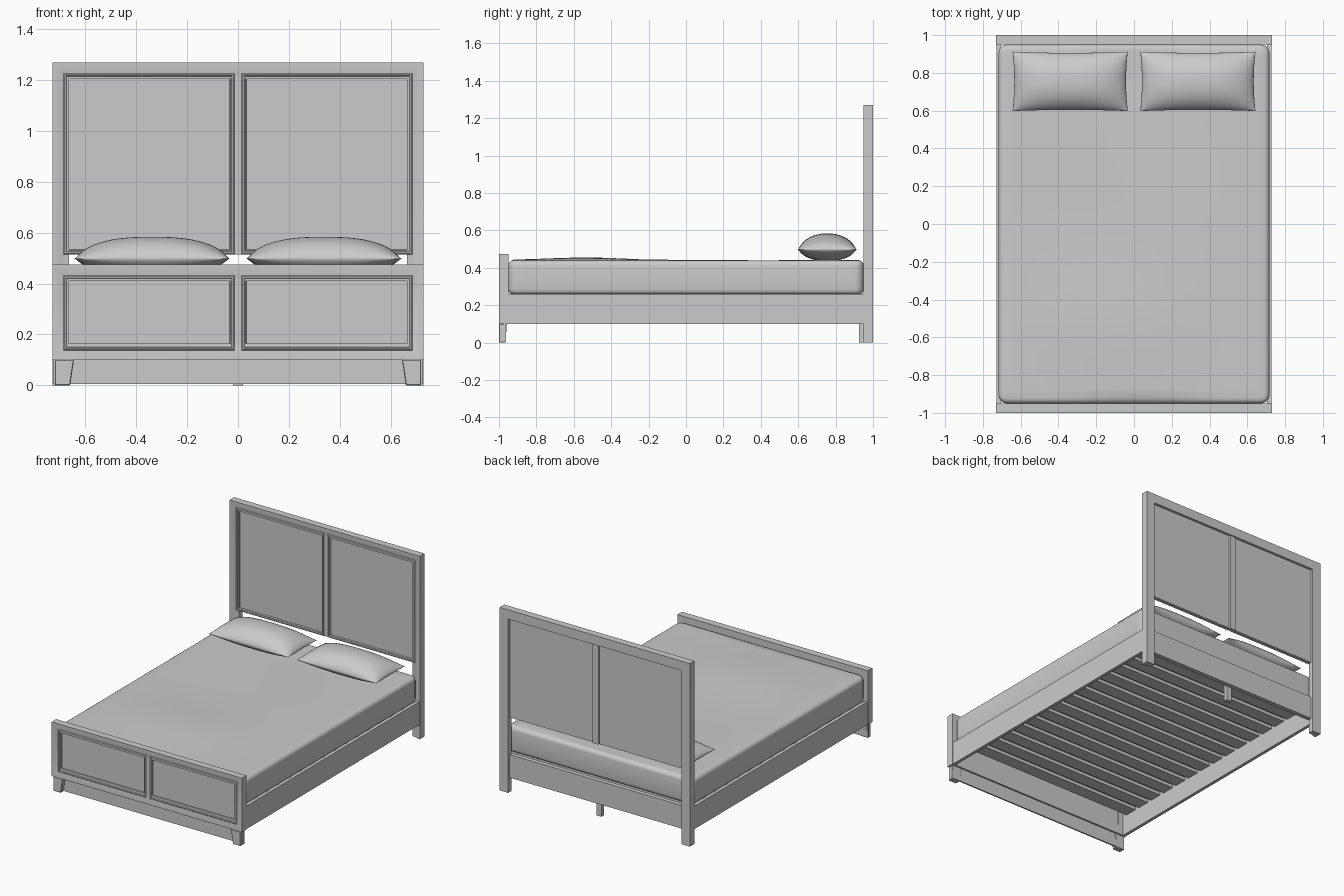
import bpy, bmesh, math
from mathutils import Vector

if "Cube" in bpy.data.objects:
    bpy.data.objects.remove(bpy.data.objects["Cube"])

grey = bpy.data.materials.new("plain grey")
grey.diffuse_color = (0.6, 0.6, 0.6, 1)
grey.use_nodes = True
grey.node_tree.nodes["Principled BSDF"].inputs["Base Color"].default_value = grey.diffuse_color


def finish(name, bm, angle=35):
    bmesh.ops.recalc_face_normals(bm, faces=bm.faces[:])
    me = bpy.data.meshes.new(name)
    bm.to_mesh(me)
    bm.free()
    me.materials.append(grey)
    for p in me.polygons:
        p.use_smooth = True
    me.set_sharp_from_angle(angle=math.radians(angle))
    ob = bpy.data.objects.new(name, me)
    bpy.context.collection.objects.link(ob)
    return ob


def box_bm(x0, x1, y0, y1, z0, z1):
    bm = bmesh.new()
    bmesh.ops.create_cube(bm, size=1)
    for v in bm.verts:
        v.co = (x0 + (v.co.x + .5) * (x1 - x0), y0 + (v.co.y + .5) * (y1 - y0),
                z0 + (v.co.z + .5) * (z1 - z0))
    return bm


def box(name, *dims):
    return finish(name, box_bm(*dims))


def frame(name, x0, x1, z0, z1, profile, yoff, closed):
    """Mitred frame in the xz plane; profile holds (inset, depth) points."""
    bm = bmesh.new()
    rings = []
    for d, y in profile:
        zb = z0 + d if closed else z0
        path = [(x0 + d, zb), (x0 + d, z1 - d), (x1 - d, z1 - d), (x1 - d, zb)]
        rings.append([bm.verts.new((x, yoff + y, z)) for x, z in path])
    n = len(rings)
    for i in range(n):
        a, b = rings[i], rings[(i + 1) % n]
        for k in range(4 if closed else 3):
            m = (k + 1) % 4
            bm.faces.new((a[k], a[m], b[m], b[k]))
    if not closed:
        bm.faces.new([r[0] for r in rings])
        bm.faces.new([r[3] for r in rings])
    return finish(name, bm, 20)


FRAME = [(0, 0), (.012, 0), (.045, .012), (.065, .012), (.065, .05), (0, .05)]
BEAD = [(0, .03), (0, .009), (.004, .005), (.009, .005), (.012, .012),
        (.016, .012), (.02, .022), (.02, .03)]


def board(name, y, z0, z1, panel_z0, panel_z1, closed):
    frame(name + "_frame", -.73, .73, z0, z1, FRAME, y, closed)
    box(name + "_stile", -.022, .022, y + .012, y + .042, panel_z0, panel_z1)
    for s, side in ((-1, "left"), (1, "right")):
        a, b = sorted((s * .014, s * .686))
        frame(f"{name}_moulding_{side}", a, b, panel_z0, panel_z1, BEAD, y, True)
        box(f"{name}_panel_{side}", a + .01, b - .01, y + .02, y + .032,
            panel_z0 + .005, panel_z1 - .005)


# headboard and footboard
board("headboard", .95, 0, 1.27, .515, 1.227, False)
board("footboard", -1, .1, .475, .138, .432, True)
box("footboard_back", -.67, .67, -.966, -.951, .16, .42)

# bed base: rails, apron, support leg and slats
box("head_rail", -.67, .67, .955, .985, .1, .26)
box("foot_apron", -.725, .725, -.972, -.962, .005, .1)
box("support_leg", -.02, .02, .925, .955, 0, .24)
for s, side in ((-1, "left"), (1, "right")):
    a, b = sorted((s * .705, s * .727))
    box(f"side_rail_{side}", a, b, -.955, .955, .1, .26)
for i in range(15):
    y = -.87 + i * .124
    box(f"slat_{i + 1}", -.705, .705, y - .045, y + .045, .235, .257)

# tapered front feet
for s, side in ((-1, "left"), (1, "right")):
    a, b = sorted((s * .645, s * .72))
    bm = box_bm(a, b, -1, -.958, 0, .1)
    for v in bm.verts:
        if v.co.z < .05:
            if abs(v.co.x) < .68:
                v.co.x = s * .66
            if v.co.y > -.98:
                v.co.y = -.965
    bmesh.ops.bevel(bm, geom=bm.edges[:], offset=.003, segments=1, affect='EDGES')
    finish(f"front_foot_{side}", bm)

# mattress: rounded block with a gently uneven top
bm = box_bm(-.717, .717, -.95, .95, .257, .44)
upright = [e for e in bm.edges if abs(e.verts[0].co.z - e.verts[1].co.z) > .1]
bmesh.ops.bevel(bm, geom=upright, offset=.045, segments=5, profile=.5, affect='EDGES')
rim = [e for e in bm.edges if abs(e.verts[0].co.z - e.verts[1].co.z) < .001
       and len(e.link_faces) == 2 and any(len(f.verts) > 4 for f in e.link_faces)]
bmesh.ops.bevel(bm, geom=rim, offset=.028, segments=4, profile=.5, affect='EDGES')
for axis, cuts, span in ((Vector((1, 0, 0)), 15, .64), (Vector((0, 1, 0)), 21, .87)):
    for i in range(cuts):
        t = -span + 2 * span * i / (cuts - 1)
        bmesh.ops.bisect_plane(bm, geom=bm.verts[:] + bm.edges[:] + bm.faces[:],
                               plane_co=axis * t, plane_no=axis)
for v in bm.verts:
    if v.co.z > .439:
        x, y = v.co.x, v.co.y
        v.co.z += .014 * math.exp(-((x + .1) / .45) ** 2 - ((y + .5) / .3) ** 2)
        v.co.z += .003 * math.sin(5 * x + 2 * y) * math.cos(4 * y) * (1 - (x / .72) ** 2)
finish("mattress", bm, 50)

# pillows: two bulging sheets joined along a pinched seam
N = 28
for s, side in ((-1, "left"), (1, "right")):
    bm = bmesh.new()
    for height in (.086, -.062):
        grid = []
        for j in range(N + 1):
            v = math.sin(math.pi / 2 * (2 * j / N - 1))
            row = []
            for i in range(N + 1):
                u = math.sin(math.pi / 2 * (2 * i / N - 1))
                bulge = max(0, (1 - abs(u) ** 2.6) * (1 - abs(v) ** 2.2)) ** .62
                x = s * .338 + u * .305 * (1 - .03 * (1 - v * v))
                y = .755 + v * .157 * (1 - .04 * (1 - u * u))
                row.append(bm.verts.new((x, y, .498 + height * bulge)))
            grid.append(row)
        for j in range(N):
            for i in range(N):
                bm.faces.new((grid[j][i], grid[j][i + 1],
                              grid[j + 1][i + 1], grid[j + 1][i]))
    bmesh.ops.remove_doubles(bm, verts=bm.verts[:], dist=.0002)
    finish(f"pillow_{side}", bm, 80)
